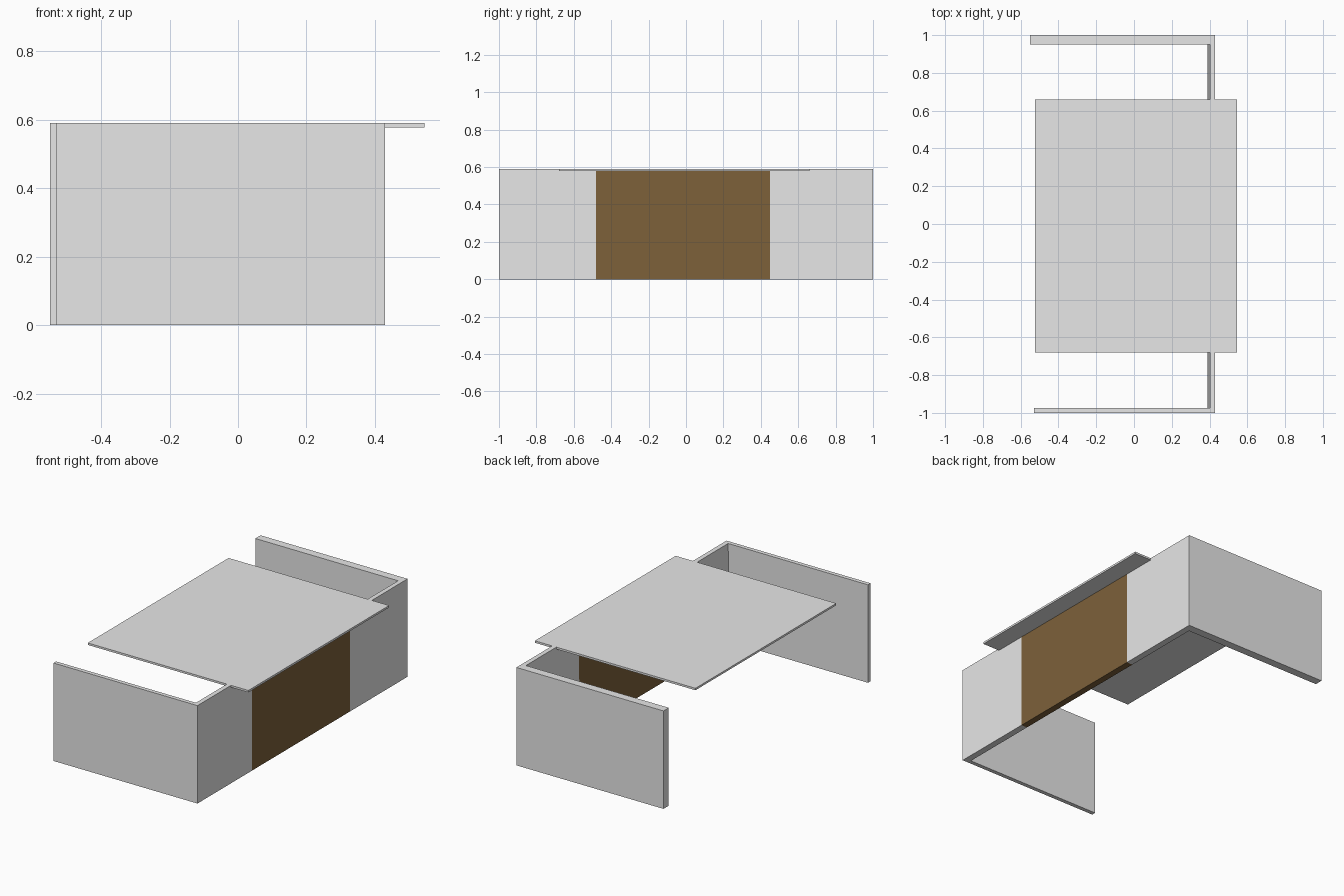
import bpy, bmesh

if "Cube" in bpy.data.objects:
    bpy.data.objects.remove(bpy.data.objects["Cube"])


def material(name, rgb):
    m = bpy.data.materials.new(name)
    m.diffuse_color = (*rgb, 1.0)
    m.use_nodes = True
    m.node_tree.nodes["Principled BSDF"].inputs["Base Color"].default_value = m.diffuse_color
    return m


grey = material("light grey", (0.8, 0.8, 0.8))
brown = material("dark wood brown", (0.205, 0.119, 0.042))


def prism(name, profile, axis, lo, hi, mat):
    """Extrude a 2D profile along axis 'y' (x,z points) or 'z' (x,y points)."""
    place = {"y": lambda p, t: (p[0], t, p[1]), "z": lambda p, t: (p[0], p[1], t)}[axis]
    bm = bmesh.new()
    ends = [[bm.verts.new(place(p, t)) for p in profile] for t in (lo, hi)]
    bm.faces.new(ends[0])
    bm.faces.new(ends[1])
    n = len(profile)
    for i in range(n):
        j = (i + 1) % n
        bm.faces.new((ends[0][i], ends[0][j], ends[1][j], ends[1][i]))
    bmesh.ops.recalc_face_normals(bm, faces=bm.faces)
    mesh = bpy.data.meshes.new(name)
    bm.to_mesh(mesh)
    bm.free()
    mesh.materials.append(mat)
    obj = bpy.data.objects.new(name, mesh)
    bpy.context.collection.objects.link(obj)


def rect(x0, y0, x1, y1):
    return [(x0, y0), (x1, y0), (x1, y1), (x0, y1)]


TOP = 0.59
# side panels, the back one a little longer and thicker
prism("front_side_panel", rect(-0.53, -1.0, 0.43, -0.975), "z", 0, TOP, grey)
prism("back_side_panel", rect(-0.55, 0.95, 0.43, 1.0), "z", 0, TOP, grey)

# long wall with a slightly tapered inner face, wooden in the middle
wall = [(0.39, 0), (0.43, 0), (0.43, TOP), (0.402, TOP)]
wood = [(0.39, 0), (0.43, 0), (0.43, TOP - 0.001), (0.402, TOP - 0.001)]
prism("wall_front_section", wall, "y", -0.975, -0.48, grey)
prism("wall_wood_section", wood, "y", -0.48, 0.45, brown)
prism("wall_back_section", wall, "y", 0.45, 0.95, grey)

# thin counter top
prism("counter_top", rect(-0.525, -0.68, 0.545, 0.66), "z", 0.578, TOP, grey)
